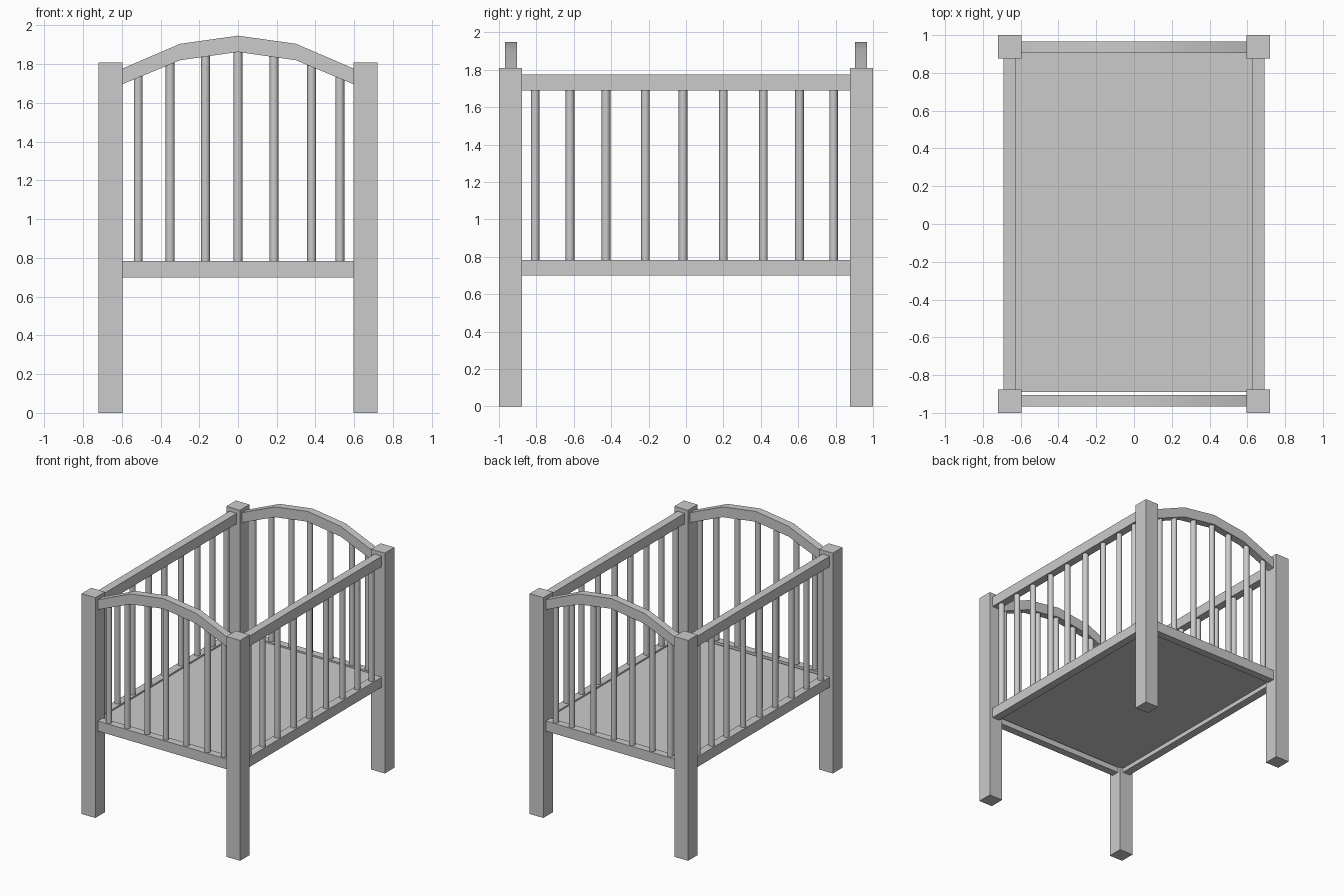
import bpy, bmesh

if "Cube" in bpy.data.objects:
    bpy.data.objects.remove(bpy.data.objects["Cube"])


def new_object(name, bm):
    mesh = bpy.data.meshes.new(name)
    bmesh.ops.recalc_face_normals(bm, faces=bm.faces)
    bm.to_mesh(mesh)
    bm.free()
    obj = bpy.data.objects.new(name, mesh)
    bpy.context.collection.objects.link(obj)
    return obj


def smooth(obj, angle):
    bpy.ops.object.select_all(action='DESELECT')
    obj.select_set(True)
    bpy.context.view_layer.objects.active = obj
    bpy.ops.object.shade_smooth_by_angle(angle=angle)


def box(name, lo, hi):
    bm = bmesh.new()
    bmesh.ops.create_cube(bm, size=1)
    for v in bm.verts:
        v.co = [(l + h) / 2 + c * (h - l) for l, h, c in zip(lo, hi, v.co)]
    return new_object(name, bm)


def bar(name, x, y, z0, z1, radius=0.023):
    bm = bmesh.new()
    bmesh.ops.create_cone(bm, cap_ends=True, segments=16, radius1=radius,
                          radius2=radius, depth=z1 - z0)
    bmesh.ops.translate(bm, verts=bm.verts, vec=(x, y, (z0 + z1) / 2))
    smooth(new_object(name, bm), 0.6)


# Arched end rail: underside and top outlines, extruded in y
ARCH_X = (-0.595, -0.3, 0, 0.3, 0.595)
ARCH_LOW = (1.697, 1.82, 1.863, 1.82, 1.697)
ARCH_TOP = (1.778, 1.905, 1.947, 1.905, 1.778)


def arch_underside(x):
    for i in range(4):
        if x <= ARCH_X[i + 1]:
            t = (x - ARCH_X[i]) / (ARCH_X[i + 1] - ARCH_X[i])
            return ARCH_LOW[i] + t * (ARCH_LOW[i + 1] - ARCH_LOW[i])


def arch(name, y0, y1):
    bm = bmesh.new()
    rings = [[bm.verts.new(p) for p in ((x, y0, lo), (x, y1, lo), (x, y1, hi), (x, y0, hi))]
             for x, lo, hi in zip(ARCH_X, ARCH_LOW, ARCH_TOP)]
    for a, b in zip(rings, rings[1:]):
        for k in range(4):
            j = (k + 1) % 4
            bm.faces.new((a[k], a[j], b[j], b[k]))
    bm.faces.new(rings[0])
    bm.faces.new(rings[-1])
    smooth(new_object(name, bm), 0.5)


def span(sign, a, b):
    return sorted((sign * a, sign * b))


# Corner posts
for sx, side in ((-1, "left"), (1, "right")):
    for sy, end in ((-1, "front"), (1, "back")):
        x0, x1 = span(sx, 0.595, 0.719)
        y0, y1 = span(sy, 0.876, 1.0)
        box(f"{end}_{side}_post", (x0, y0, 0), (x1, y1, 1.808))

# Long sides: two rails and nine bars
SIDE_Y = (-0.807, -0.62, -0.428, -0.217, -0.016, 0.2, 0.414, 0.607, 0.789)
for sx, side in ((-1, "left"), (1, "right")):
    x0, x1 = span(sx, 0.625, 0.691)
    box(f"{side}_lower_rail", (x0, -0.876, 0.7), (x1, 0.876, 0.783))
    box(f"{side}_upper_rail", (x0, -0.876, 1.69), (x1, 0.876, 1.775))
    for y in SIDE_Y:
        bar(f"{side}_bar", sx * 0.658, y, 0.775, 1.7)

# Ends: straight lower rail, arched upper rail and seven bars
END_X = (-0.515, -0.35, -0.168, 0, 0.186, 0.38, 0.526)
for sy, end in ((-1, "front"), (1, "back")):
    y0, y1 = span(sy, 0.904, 0.967)
    box(f"{end}_lower_rail", (-0.595, y0, 0.7), (0.595, y1, 0.783))
    arch(f"{end}_arched_rail", y0, y1)
    for x in END_X:
        bar(f"{end}_bar", x, sy * 0.935, 0.775, arch_underside(x) + 0.015)

# Base board set between the lower rails
box("base_board", (-0.626, -0.89, 0.735), (0.626, 0.904, 0.77))
